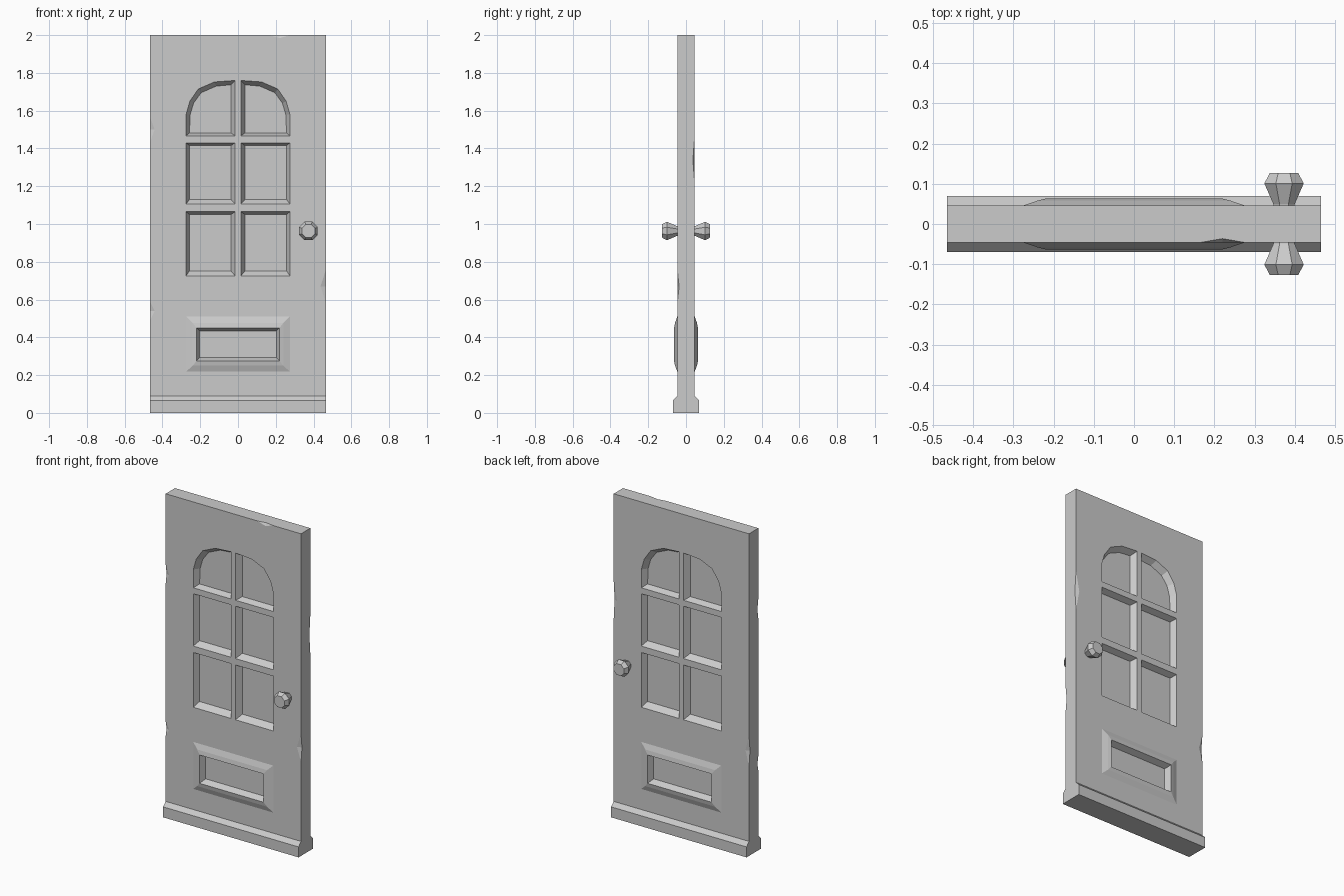
import bpy, bmesh, math
from mathutils import Vector

if "Cube" in bpy.data.objects:
    bpy.data.objects.remove(bpy.data.objects["Cube"])

HALF_W, FACE, KICK = 0.465, 0.046, 0.07


def finish(name, bm):
    bmesh.ops.recalc_face_normals(bm, faces=bm.faces)
    me = bpy.data.meshes.new(name)
    bm.to_mesh(me)
    bm.free()
    ob = bpy.data.objects.new(name, me)
    bpy.context.collection.objects.link(ob)
    return ob


def loft(bm, rings, cap_start=True):
    """Skin a list of equal-length point rings and cap the ends."""
    vs = [[bm.verts.new(p) for p in r] for r in rings]
    n = len(vs[0])
    for a, b in zip(vs, vs[1:]):
        for i in range(n):
            j = (i + 1) % n
            bm.faces.new((a[i], a[j], b[j], b[i]))
    if cap_start:
        bm.faces.new(vs[0])
    bm.faces.new(vs[-1])


def at_y(outline, y, side=1):
    return [(x * side, y, z) for x, z in outline]


def rect(x0, x1, z0, z1):
    return [(x0, z0), (x1, z0), (x1, z1), (x0, z1)]


def recess(bm, outer, inner, s, floor, mirror=1):
    """Cutter that tapers from the door face down to the recess floor."""
    loft(bm, [at_y(outer, s * 0.1, mirror), at_y(outer, s * FACE, mirror),
              at_y(inner, s * floor, mirror)])


def chip(bm, centre, along, u, v):
    """Faceted nick taken out of a door edge."""
    c, a, u, v = map(Vector, (centre, along, u, v))
    out = -(u + v)
    pts = [c + a + out * 0.1, c - a + out * 0.1, c + u - v * 0.2, c + v - u * 0.2, c + out]
    vs = [bm.verts.new(p) for p in pts]
    bmesh.ops.convex_hull(bm, input=vs)


# Door slab with a stepped kick board along the bottom
half = [(KICK, 0), (KICK, 0.065), (FACE, 0.09), (FACE, 2)]
profile = half + [(-y, z) for y, z in reversed(half)]
bm = bmesh.new()
loft(bm, [[(x, y, z) for y, z in profile] for x in (-HALF_W, HALF_W)])
slab = finish("door_slab", bm)

# Window pane outlines (right half), outer edge and floor
panes = [
    (rect(0.015, 0.275, 0.725, 1.065), rect(0.037, 0.257, 0.752, 1.05)),
    (rect(0.015, 0.275, 1.105, 1.43), rect(0.037, 0.257, 1.13, 1.415)),
    ([(0.015, 1.467), (0.275, 1.467), (0.275, 1.58), (0.255, 1.65), (0.21, 1.715), (0.125, 1.752), (0.015, 1.76)],
     [(0.037, 1.482), (0.257, 1.482), (0.253, 1.58), (0.235, 1.64), (0.195, 1.695), (0.115, 1.73), (0.037, 1.737)]),
]
cut = bmesh.new()
for s in (-1, 1):
    for outer, inner in panes:
        for mirror in (-1, 1):
            recess(cut, outer, inner, s, 0.01, mirror)
    # Pocket behind the lower panel moulding
    pocket = rect(-0.222, 0.222, 0.272, 0.452)
    recess(cut, pocket, pocket, s, 0.024)

# Worn nicks on the edges
chip(cut, (0.22, -FACE, 2), (0.07, 0, 0), (0, 0, -0.02), (0, 0.012, 0))
for x, y, z, length, dx, dy in (
        (1, -1, 0.67, 0.11, 0.035, 0.012), (-1, -1, 1.5, 0.08, 0.03, 0.012),
        (-1, -1, 0.54, 0.06, 0.03, 0.012), (1, 1, 1.34, 0.16, 0.03, 0.012),
        (-1, 1, 0.65, 0.12, 0.03, 0.012)):
    chip(cut, (x * HALF_W, y * FACE, z), (0, 0, length), (-x * dx, 0, 0), (0, -y * dy, 0))
cutter = finish("door_cutter", cut)
cutter.hide_render = True
cutter.hide_set(True)
mod = slab.modifiers.new("recesses", 'BOOLEAN')
mod.operation, mod.object, mod.solver = 'DIFFERENCE', cutter, 'EXACT'

for s, side in ((-1, "front"), (1, "back")):
    # Raised lower panel moulding with sunken centre
    bm = bmesh.new()
    loft(bm, [at_y(rect(-w, w, z0, z1), s * y) for w, z0, z1, y in (
        (0.275, 0.218, 0.51, FACE), (0.24, 0.25, 0.477, 0.058),
        (0.22, 0.274, 0.45, 0.063), (0.204, 0.292, 0.434, 0.026))], cap_start=False)
    ob = finish(side + "_lower_panel", bm)
    if sum(p.normal.y * s for p in ob.data.polygons) < 0:
        ob.data.flip_normals()

    # Eight-sided flared knob
    bm = bmesh.new()
    loft(bm, [[(0.373 + r * math.cos(a), s * y, 0.963 + r * math.sin(a))
               for a in ((i + 0.5) * math.pi / 4 for i in range(8))]
              for r, y in ((0.027, 0.04), (0.029, 0.05), (0.053, 0.101), (0.038, 0.127))])
    finish(side + "_knob", bm)
